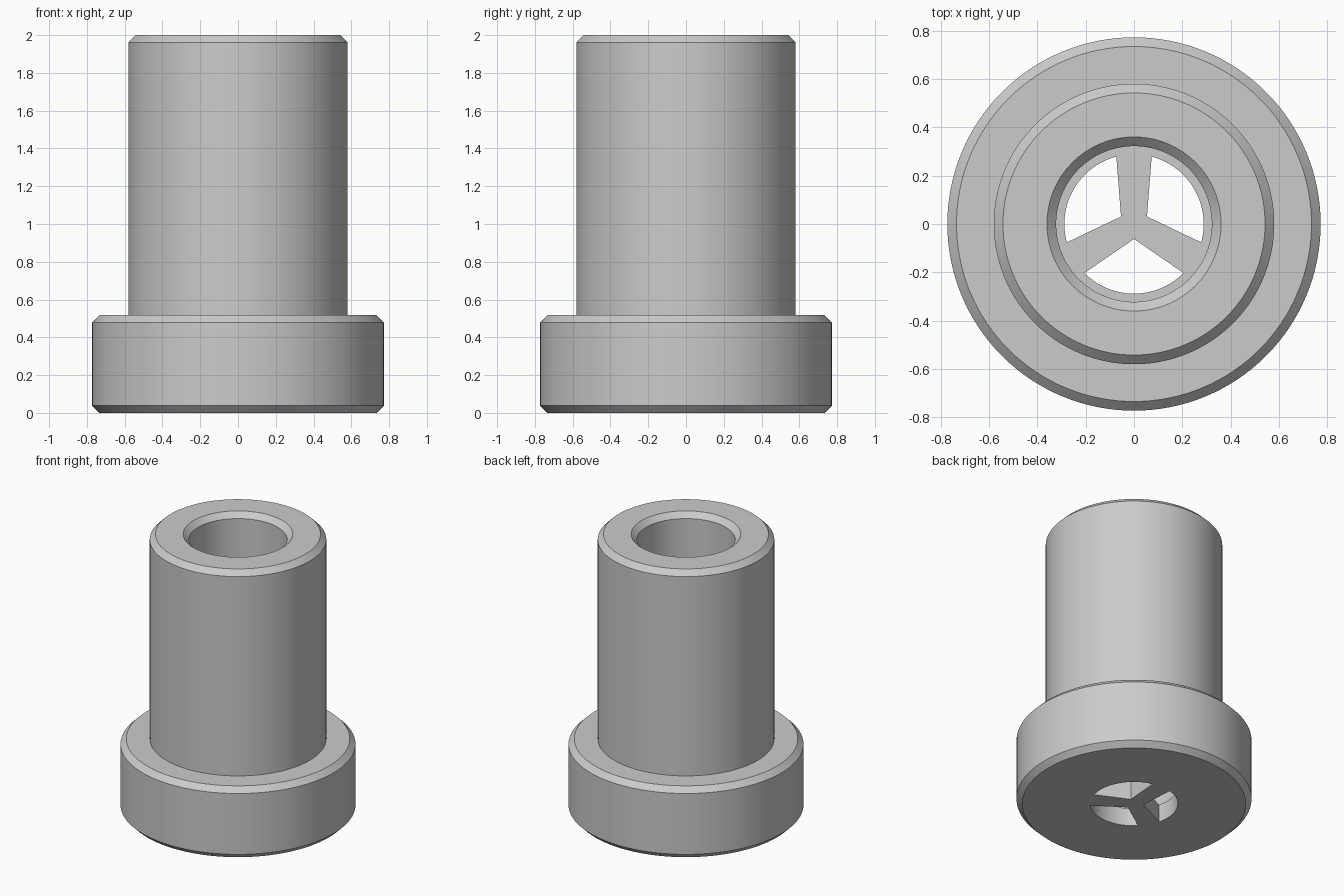
import bpy
import bmesh
from math import cos, sin, tau, radians
from mathutils import Matrix, Vector

cube = bpy.data.objects.get("Cube")
if cube:
    bpy.data.objects.remove(cube, do_unlink=True)

SEGMENTS = 128
CHAMFER = 0.038
HEIGHT = 2.0
FLANGE_R, FLANGE_H = 0.772, 0.517
BODY_R = 0.58
BORE_R = 0.322
FLOOR = 0.13
WINDOW_R = 0.288

grey = bpy.data.materials.new("plain grey")
grey.use_nodes = True
colour = (0.6, 0.6, 0.6, 1)
grey.diffuse_color = colour
grey.node_tree.nodes["Principled BSDF"].inputs["Base Color"].default_value = colour


def add_object(name, bm):
    bmesh.ops.recalc_face_normals(bm, faces=bm.faces)
    mesh = bpy.data.meshes.new(name)
    bm.to_mesh(mesh)
    bm.free()
    mesh.materials.append(grey)
    obj = bpy.data.objects.new(name, mesh)
    bpy.context.collection.objects.link(obj)
    return obj


def lathe(name, profile):
    bm = bmesh.new()
    verts = [bm.verts.new((r, 0, z)) for r, z in profile]
    edges = [bm.edges.new(pair) for pair in zip(verts, verts[1:])]
    bmesh.ops.spin(bm, geom=verts + edges, axis=(0, 0, 1), cent=(0, 0, 0),
                   angle=tau, steps=SEGMENTS, use_merge=False)
    bmesh.ops.remove_doubles(bm, verts=bm.verts, dist=1e-4)
    return add_object(name, bm)


def prism(bm, outline, bottom, top):
    face = bm.faces.new([bm.verts.new((x, y, bottom)) for x, y in outline])
    geom = bmesh.ops.extrude_face_region(bm, geom=[face])["geom"]
    moved = [v for v in geom if isinstance(v, bmesh.types.BMVert)]
    bmesh.ops.translate(bm, verts=moved, vec=(0, 0, top - bottom))


# Flanged sleeve with chamfered rims and a blind bore
sleeve = lathe("flanged_sleeve", [
    (0, 0),
    (FLANGE_R - CHAMFER, 0),
    (FLANGE_R, CHAMFER),
    (FLANGE_R, FLANGE_H - CHAMFER),
    (FLANGE_R - CHAMFER, FLANGE_H),
    (BODY_R, FLANGE_H),
    (BODY_R, HEIGHT - CHAMFER),
    (BODY_R - CHAMFER, HEIGHT),
    (BORE_R + CHAMFER, HEIGHT),
    (BORE_R, HEIGHT - CHAMFER),
    (BORE_R, FLOOR),
    (0, FLOOR),
])

# Three sector windows through the floor, leaving tapered spokes
spread = radians(45.3)
sector = [Vector((0.062, 0))]
for i in range(33):
    a = spread * (i / 16 - 1)
    sector.append(Vector((WINDOW_R * cos(a), WINDOW_R * sin(a))))
bm = bmesh.new()
for angle in (30, 150, 270):
    turn = Matrix.Rotation(radians(angle), 2)
    prism(bm, [turn @ p for p in sector], -0.1, FLOOR + 0.1)
cutter = add_object("window_cutter", bm)
cutter.hide_render = True

cut = sleeve.modifiers.new("windows", "BOOLEAN")
cut.operation = "DIFFERENCE"
cut.solver = "EXACT"
cut.object = cutter

bpy.ops.object.select_all(action="DESELECT")
bpy.context.view_layer.objects.active = sleeve
sleeve.select_set(True)
bpy.ops.object.modifier_apply(modifier=cut.name)
bpy.data.objects.remove(cutter, do_unlink=True)
bpy.ops.object.shade_smooth_by_angle(angle=radians(30))
